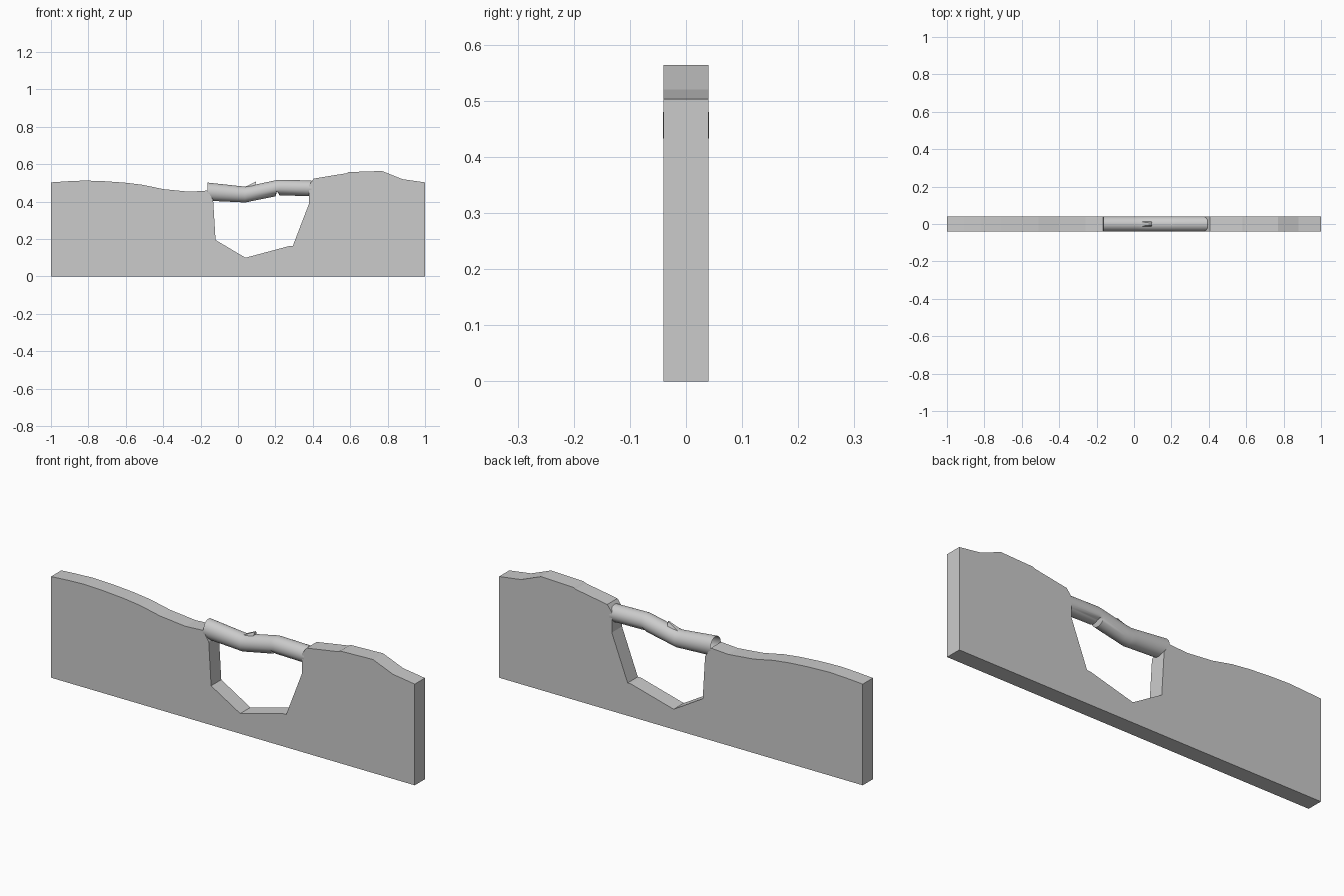
import bpy, bmesh
from math import sin, cos, pi, radians

if "Cube" in bpy.data.objects:
    bpy.data.objects.remove(bpy.data.objects["Cube"])


def make_object(name, bm):
    bmesh.ops.recalc_face_normals(bm, faces=bm.faces)
    mesh = bpy.data.meshes.new(name)
    bm.to_mesh(mesh)
    bm.free()
    ob = bpy.data.objects.new(name, mesh)
    bpy.context.collection.objects.link(ob)
    return ob


def smooth(ob, angle):
    bpy.ops.object.select_all(action='DESELECT')
    ob.select_set(True)
    bpy.context.view_layer.objects.active = ob
    bpy.ops.object.shade_smooth_by_angle(angle=radians(angle))


# Slab: rolling top edge with a deep notch under the handle
top_left = [(-1, .503), (-.91, .509), (-.82, .513), (-.71, .509), (-.6, .501),
            (-.51, .49), (-.4, .467), (-.26, .453), (-.165, .459)]
notch = [(-.133, .41), (-.12, .195), (.04, .10), (.275, .163), (.293, .163),
         (.38, .39), (.38, .49)]
top_right = [(.405, .523), (.58, .552), (.59, .558), (.77, .564), (.88, .52), (1, .503)]
bm = bmesh.new()
outline = [(-1, 0)] + top_left + notch + top_right + [(1, 0)]
face = bm.faces.new([bm.verts.new((x, -.04, z)) for x, z in outline])
ext = bmesh.ops.extrude_face_region(bm, geom=[face])
bmesh.ops.translate(bm, vec=(0, .08, 0),
                    verts=[v for v in ext['geom'] if isinstance(v, bmesh.types.BMVert)])
bmesh.ops.triangulate(bm, faces=[f for f in bm.faces if len(f.verts) > 4])
make_object("slab", bm)

# Handle: open bent tube with a nick on its underside
# (x, top z, bottom z, lowest allowed z)
rings = [(-.163, .502, .405, 0), (.01, .483, .397, 0), (.037, .481, .395, 0),
         (.07, .486, .402, 0), (.2, .514, .428, 0), (.209, .516, .43, .456),
         (.222, .517, .433, 0), (.392, .513, .43, 0)]
SIDES = 32
bm = bmesh.new()
loops = []
for x, hi, lo, floor in rings:
    mid, r = (hi + lo) / 2, (hi - lo) / 2
    loops.append([bm.verts.new((x, .041 * cos(2 * pi * i / SIDES),
                                max(floor, mid + r * sin(2 * pi * i / SIDES))))
                  for i in range(SIDES)])
for a, b in zip(loops, loops[1:]):
    for i in range(SIDES):
        j = (i + 1) % SIDES
        bm.faces.new((a[i], a[j], b[j], b[i]))
smooth(make_object("handle", bm), 35)

# Splinter: small pointed sliver lifting off the tube top
bm = bmesh.new()
base = [bm.verts.new(p) for p in
        ((.035, -.012, .478), (.035, .012, .478), (.09, .018, .478), (.09, -.018, .478))]
tip = [bm.verts.new((.097, y, .508)) for y in (-.004, .004)]
bm.faces.new(base)
bm.faces.new((base[0], base[1], tip[1], tip[0]))
bm.faces.new((base[1], base[2], tip[1]))
bm.faces.new((base[2], base[3], tip[0], tip[1]))
bm.faces.new((base[3], base[0], tip[0]))
make_object("splinter", bm)
